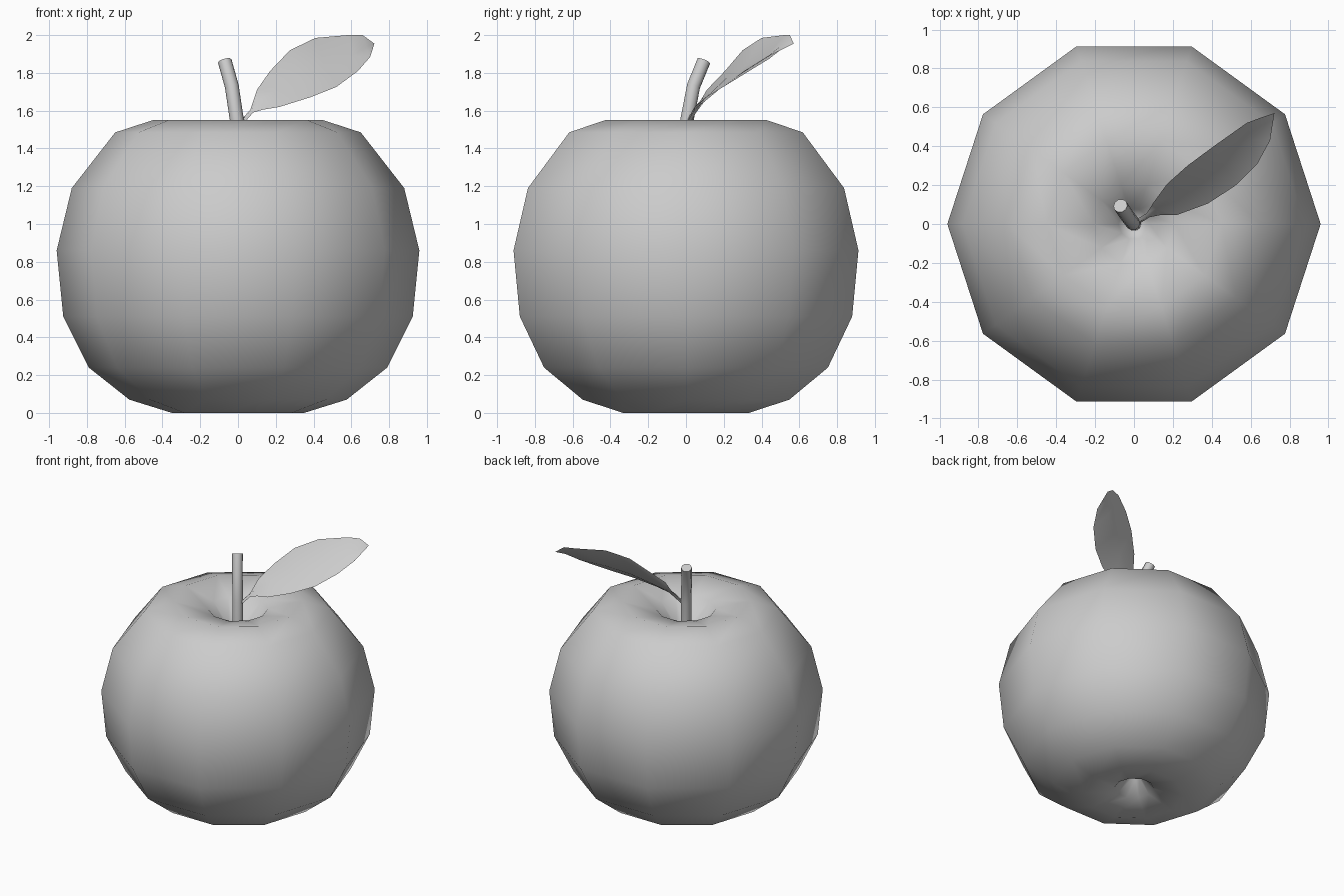
import bpy
import bmesh
from math import cos, sin, pi, radians
from mathutils import Vector

default = bpy.data.objects.get("Cube")
if default:
    bpy.data.objects.remove(default, do_unlink=True)

GREY = (0.6, 0.6, 0.6, 1.0)
grey = bpy.data.materials.new("plain_grey")
grey.use_nodes = True
grey.diffuse_color = GREY
grey.node_tree.nodes["Principled BSDF"].inputs["Base Color"].default_value = GREY


def loft(name, rings, smooth_angle, caps=False):
    """Skin a list of equal-sized rings; zero-size rings collapse to points."""
    bm = bmesh.new()
    rows = [[bm.verts.new(p) for p in ring] for ring in rings]
    n = len(rows[0])
    for a, b in zip(rows, rows[1:]):
        for i in range(n):
            j = (i + 1) % n
            bm.faces.new((a[i], a[j], b[j], b[i]))
    if caps:
        bm.faces.new(rows[0][::-1])
        bm.faces.new(rows[-1])
    bmesh.ops.remove_doubles(bm, verts=bm.verts, dist=0.0001)
    bmesh.ops.recalc_face_normals(bm, faces=bm.faces)
    mesh = bpy.data.meshes.new(name)
    bm.to_mesh(mesh)
    bm.free()
    mesh.materials.append(grey)
    obj = bpy.data.objects.new(name, mesh)
    bpy.context.collection.objects.link(obj)
    bpy.ops.object.select_all(action="DESELECT")
    obj.select_set(True)
    bpy.context.view_layer.objects.active = obj
    bpy.ops.object.shade_smooth_by_angle(angle=radians(smooth_angle))
    return obj


def circle(centre, radius, sides, axis=Vector((0, 0, 1))):
    turn = Vector((0, 0, 1)).rotation_difference(axis)
    return [Vector(centre) + turn @ Vector((radius * cos(2 * pi * i / sides),
                                            radius * sin(2 * pi * i / sides), 0))
            for i in range(sides)]


# Fruit body: ten-sided lathe with a hollow at each end (radius, height)
profile = [(0, 0.20), (0.05, 0.15), (0.14, 0.05), (0.35, 0.0), (0.575, 0.07),
           (0.79, 0.24), (0.925, 0.51), (0.96, 0.86), (0.88, 1.19),
           (0.65, 1.485), (0.45, 1.55), (0.21, 1.49), (0.08, 1.34), (0, 1.25)]
loft("fruit_body", [circle((0, 0, z), r, 10) for r, z in profile], 180)

# Stem: bent tube rising out of the top hollow
path = [Vector(p) for p in ((0, 0, 1.25), (-0.006, 0.005, 1.55),
                            (-0.033, 0.04, 1.73), (-0.07, 0.094, 1.862))]
stem_rings = []
for i, p in enumerate(path):
    axis = path[min(i + 1, len(path) - 1)] - path[max(i - 1, 0)]
    stem_rings.append(circle(p, 0.037, 10, axis.normalized()))
loft("stem", stem_rings, 50, caps=True)

# Leaf: thin, creased blade lofted between its left and right edges,
# starting from a narrow stalk (left point, right point, thickness, crease depth)
stations = [
    ((-0.01, 0.01, 1.52), (0.01, -0.01, 1.51), 0.012, 0),
    ((0.065, 0.055, 1.605), (0.08, 0.035, 1.59), 0.012, 0),
    ((0.10, 0.11, 1.71), (0.13, 0.045, 1.605), 0.01, 0.012),
    ((0.17, 0.206, 1.81), (0.22, 0.046, 1.62), 0.01, 0.025),
    ((0.275, 0.30, 1.92), (0.38, 0.105, 1.67), 0.01, 0.035),
    ((0.41, 0.40, 1.985), (0.52, 0.196, 1.725), 0.01, 0.035),
    ((0.58, 0.52, 2.0), (0.635, 0.31, 1.81), 0.01, 0.03),
    ((0.66, 0.55, 2.0), (0.70, 0.43, 1.885), 0.008, 0.015),
    ((0.722, 0.57, 1.955), (0.722, 0.57, 1.955), 0, 0),
]
along = Vector((0.6, 0.5, 0.34))
leaf_rings = []
for left, right, thick, crease in stations:
    left, right = Vector(left), Vector(right)
    normal = along.cross(left - right).normalized()
    middle = (left + right) / 2 - normal * crease
    leaf_rings.append([left, middle + normal * thick, right, middle - normal * thick])
loft("leaf", leaf_rings, 60, caps=False)
